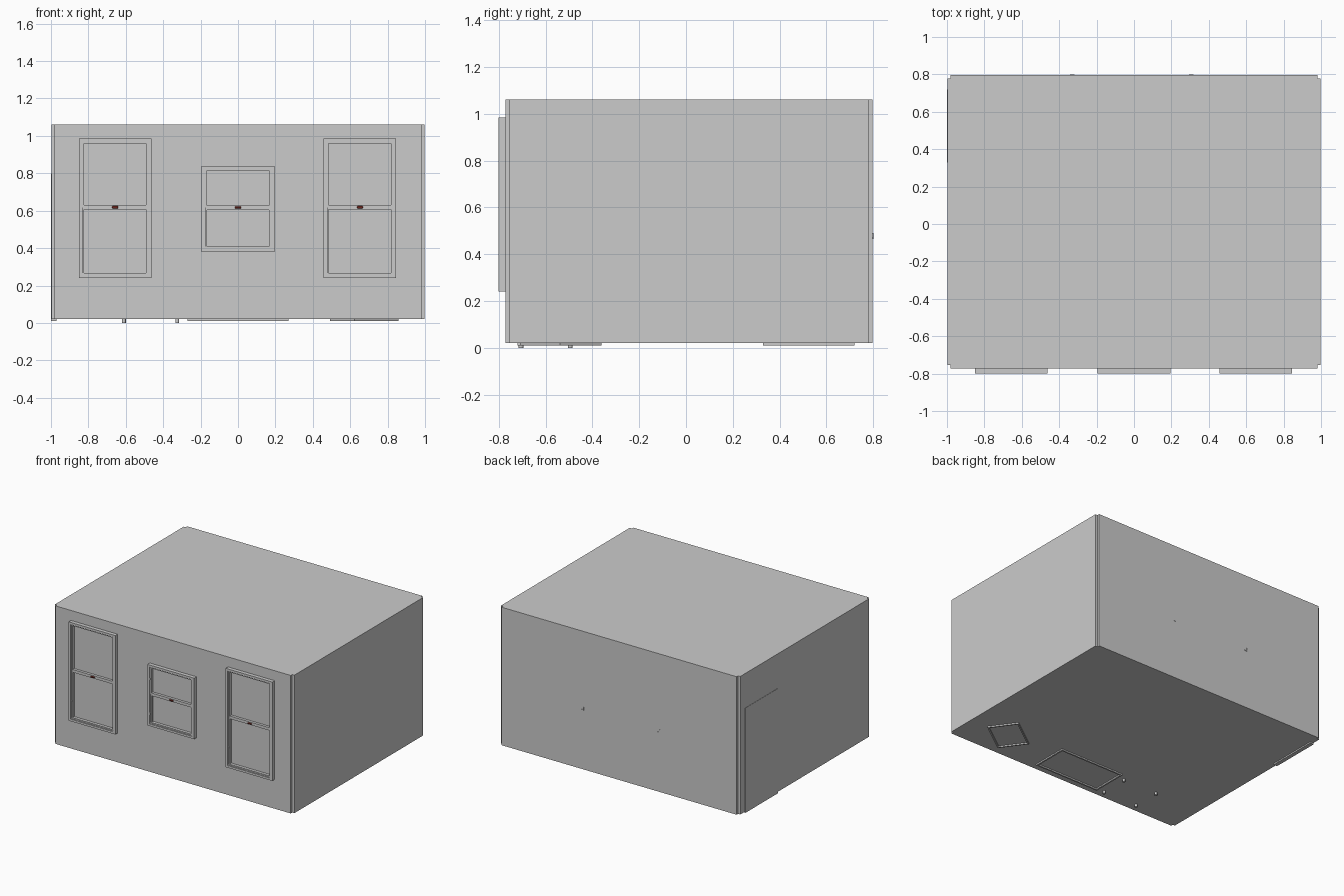
import bpy, bmesh
from math import radians
from mathutils import Matrix, Vector

if "Cube" in bpy.data.objects:
    bpy.data.objects.remove(bpy.data.objects["Cube"])


def boxes(name, parts, bevel=0.0):
    """One object from (x0, x1, y0, y1, z0, z1) boxes."""
    bm = bmesh.new()
    for x0, x1, y0, y1, z0, z1 in parts:
        m = Matrix.Translation(((x0 + x1) / 2, (y0 + y1) / 2, (z0 + z1) / 2))
        m = m @ Matrix.Diagonal((x1 - x0, y1 - y0, z1 - z0, 1))
        bmesh.ops.create_cube(bm, size=1, matrix=m)
    me = bpy.data.meshes.new(name)
    bm.to_mesh(me)
    bm.free()
    ob = bpy.data.objects.new(name, me)
    bpy.context.collection.objects.link(ob)
    if bevel:
        mod = ob.modifiers.new("bevel", 'BEVEL')
        mod.width = bevel
        mod.segments = 1
    return ob


def border_xz(x0, x1, z0, z1, w, y0, y1):
    """Four bars framing a rectangle in the front plane."""
    return [(x0, x0 + w, y0, y1, z0, z1), (x1 - w, x1, y0, y1, z0, z1),
            (x0 + w, x1 - w, y0, y1, z0, z0 + w), (x0 + w, x1 - w, y0, y1, z1 - w, z1)]


def border_xy(x0, x1, y0, y1, w, z0, z1):
    """Four bars framing a rectangle on the floor."""
    return [(x0, x0 + w, y0, y1, z0, z1), (x1 - w, x1, y0, y1, z0, z1),
            (x0 + w, x1 - w, y0, y0 + w, z0, z1), (x0 + w, x1 - w, y1 - w, y1, z0, z1)]


# Room shell: wall slabs meet only at their inner corners, leaving notches
X, YF, YB, T = 0.998, -0.772, 0.797, 0.018
XI, YFI, YBI = X - T, YF + T, YB - T
Z0, Z1 = 0.02, 1.06
boxes("front_wall", [(-XI, XI, YF, YFI, Z0, Z1)])
boxes("back_wall", [(-XI, XI, YBI, YB, Z0, Z1)])
boxes("left_wall", [(-X, -XI, YFI, YBI, Z0, Z1)])
boxes("right_wall", [(XI, X, YFI, YBI, Z0, Z1)])
boxes("floor", [(-XI, XI, YFI, YBI, Z0, Z0 + T)])
boxes("ceiling", [(-XI, XI, YFI, YBI, Z1 - T, Z1)])

# Sash windows
red = bpy.data.materials.new("latch_red")
red.diffuse_color = (0.25, 0.03, 0.02, 1)
red.use_nodes = True
red.node_tree.nodes["Principled BSDF"].inputs["Base Color"].default_value = red.diffuse_color


def sash_window(name, cx, z0, z1, zm):
    hw = 0.194
    x0, x1 = cx - hw, cx + hw
    # stepped casing
    boxes(name + "_casing", border_xz(x0, x1, z0, z1, 0.016, -0.80, YF)
          + border_xz(x0 + 0.010, x1 - 0.010, z0 + 0.010, z1 - 0.010, 0.010, -0.796, YF))
    # upper sash sits further out than the lower one
    a, b = x0 + 0.015, x1 - 0.028
    boxes(name + "_upper_sash", border_xz(a, b + 0.014, zm, z1 - 0.014, 0.012, -0.792, YF))
    boxes(name + "_lower_sash", border_xz(a, b + 0.014, z0 + 0.016, zm, 0.012, -0.787, YF))
    boxes(name + "_side_stop", [(b, x1 - 0.015, -0.794, YF, z0 + 0.015, z1 - 0.015),
                                (x0 + 0.015, x1 - 0.015, -0.794, YF, z0 + 0.015, z0 + 0.028)])
    # latch and small side catches
    latch = boxes(name + "_latch", [(cx - 0.016, cx + 0.016, -0.797, -0.78, zm - 0.005, zm + 0.006)], 0.002)
    latch.data.materials.append(red)
    h = z1 - z0
    boxes(name + "_side_catches", [(x0 + 0.013, x0 + 0.021, -0.798, -0.78, z - 0.008, z + 0.008)
                                   for z in (z0 + 0.2 * h, z0 + 0.77 * h)])


sash_window("left_window", -0.657, 0.24, 0.985, 0.618)
sash_window("middle_window", 0.0, 0.38, 0.84, 0.617)
sash_window("right_window", 0.652, 0.24, 0.985, 0.618)

# Furniture bases showing through the floor
boxes("large_base_frame", border_xy(-0.27, 0.27, -0.72, -0.445, 0.012, 0.010, 0.03))
small = boxes("small_base_frame", border_xy(-0.145, 0.145, -0.11, 0.11, 0.010, 0.010, 0.03))
small.location = Vector((0.675, -0.535, 0))
small.rotation_euler.z = radians(36)

# Four round feet
for i, x in enumerate((-0.61, -0.325)):
    for j, y in enumerate((-0.705, -0.495)):
        bpy.ops.mesh.primitive_cylinder_add(vertices=16, radius=0.010, depth=0.03,
                                            location=(x, y, 0.015))
        bpy.context.object.name = f"foot_{i}_{j}"
        bpy.ops.object.shade_smooth_by_angle()

# Cabinet back just breaking through the left wall and floor
boxes("cabinet_back", [(-1.0, -0.97, 0.33, 0.72, 0.010, 0.80)])

# Small bracket ends on the back wall
for i, x in enumerate((-0.33, 0.305)):
    boxes(f"bracket_{i}", [(x - 0.012, x + 0.012, 0.79, 0.80, 0.465, 0.471),
                           (x - 0.012, x - 0.006, 0.79, 0.80, 0.471, 0.490)])
